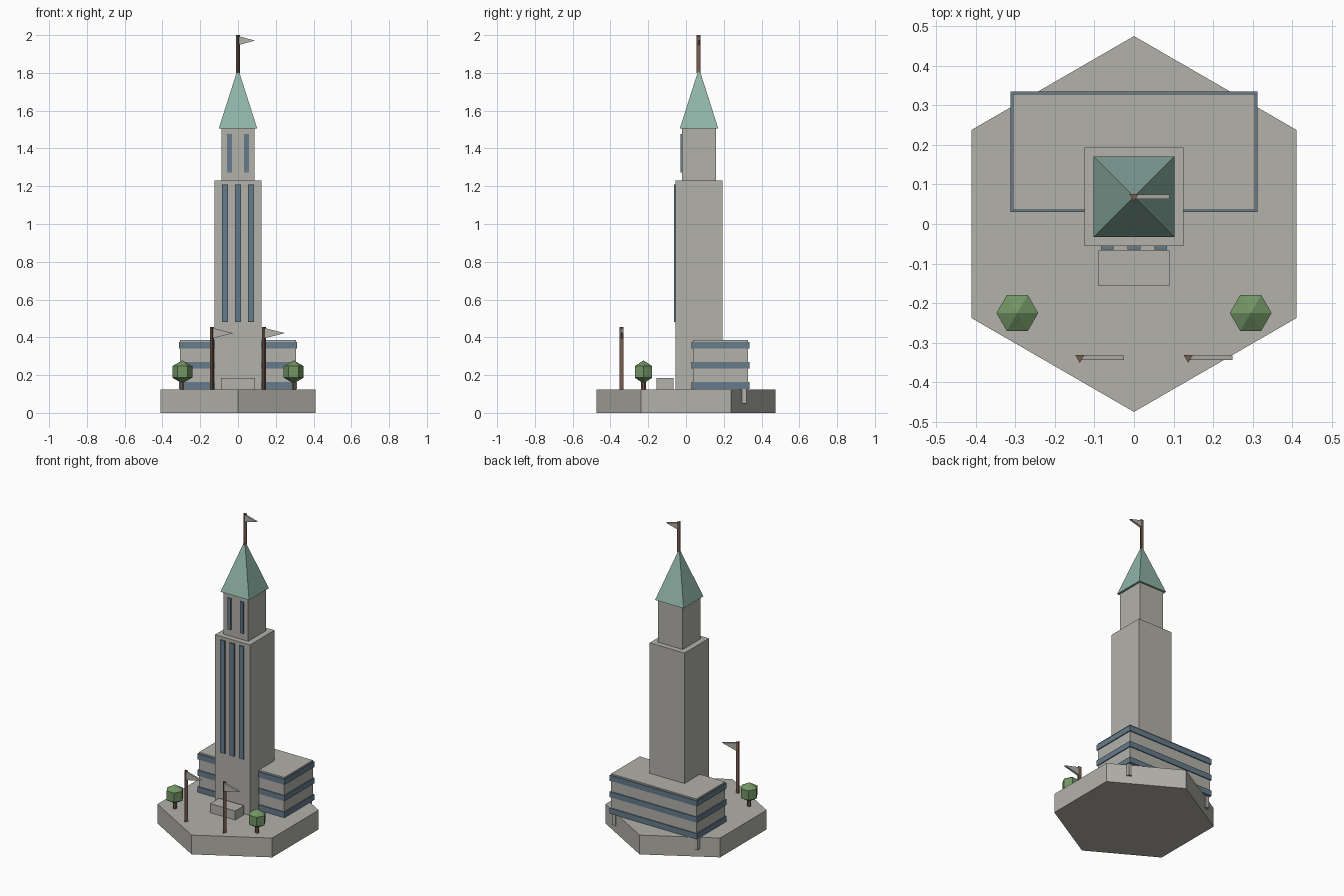
import bpy, bmesh, math
from mathutils import Matrix

if "Cube" in bpy.data.objects:
    bpy.data.objects.remove(bpy.data.objects["Cube"])


def material(name, rgb):
    m = bpy.data.materials.new(name)
    m.diffuse_color = (*rgb, 1)
    m.use_nodes = True
    m.node_tree.nodes["Principled BSDF"].inputs["Base Color"].default_value = m.diffuse_color
    return m


STONE = material("stone", (0.45, 0.44, 0.40))
GLASS = material("blue_glass", (0.13, 0.20, 0.26))
COPPER = material("green_copper", (0.28, 0.46, 0.40))
LEAF = material("leaf_green", (0.17, 0.30, 0.13))
WOOD = material("brown_wood", (0.19, 0.11, 0.075))


def finish(name, bm, mat):
    bmesh.ops.recalc_face_normals(bm, faces=bm.faces)
    mesh = bpy.data.meshes.new(name)
    bm.to_mesh(mesh)
    bm.free()
    mesh.materials.append(mat)
    ob = bpy.data.objects.new(name, mesh)
    bpy.context.collection.objects.link(ob)
    return ob


def box(name, x, y, z, mat):
    """Box from (min, max) ranges on each axis."""
    bm = bmesh.new()
    size = [r[1] - r[0] for r in (x, y, z)]
    mid = [(r[0] + r[1]) / 2 for r in (x, y, z)]
    bmesh.ops.create_cube(bm, size=1, matrix=Matrix.Translation(mid) @ Matrix.Diagonal((*size, 1)))
    return finish(name, bm, mat)


def frustum(name, x, y, z0, z1, r0, r1, sides, turn, mat):
    """Upright prism or cone with its first corner at angle turn (degrees)."""
    bm = bmesh.new()
    angles = [math.radians(turn) + i * math.tau / sides for i in range(sides)]
    low = [bm.verts.new((x + r0 * math.cos(a), y + r0 * math.sin(a), z0)) for a in angles]
    bm.faces.new(low)
    if r1 == 0:
        high = [bm.verts.new((x, y, z1))] * sides
    else:
        high = [bm.verts.new((x + r1 * math.cos(a), y + r1 * math.sin(a), z1)) for a in angles]
        bm.faces.new(high)
    for i in range(sides):
        j = (i + 1) % sides
        corners = [low[i], low[j], high[j]] + ([high[i]] if r1 else [])
        bm.faces.new(corners)
    return finish(name, bm, mat)


def flagpole(name, x, y, z0, z1, length, drop):
    """Three-sided pole with a triangular pennant pointing to +x."""
    frustum(name + "_pole", x, y, z0, z1, 0.013, 0.013, 3, -90, WOOD)
    bm = bmesh.new()
    top = z1 - 0.005
    outline = [(x, top), (x + length, top - drop / 2), (x, top - drop)]
    face = bm.faces.new([bm.verts.new((px, y - 0.006, pz)) for px, pz in outline])
    new = bmesh.ops.extrude_face_region(bm, geom=[face])["geom"]
    bmesh.ops.translate(bm, vec=(0, 0.012, 0), verts=[v for v in new if isinstance(v, bmesh.types.BMVert)])
    finish(name + "_pennant", bm, STONE)


GROUND = 0.125
CY = 0.069  # tower centre line

# Hexagonal plinth
frustum("plinth", 0, 0, 0, GROUND, 0.475, 0.475, 6, 90, STONE)

# Low wing with three wraparound window bands
box("wing", (-0.306, 0.306), (0.036, 0.329), (GROUND, 0.385), STONE)
for i, z in enumerate((0.127, 0.234, 0.340)):
    box(f"wing_window_band_{i}", (-0.312, 0.312), (0.03, 0.335), (z, z + 0.036), GLASS)
for s in (-1, 1):
    box("wing_support", (s * 0.295 - 0.0125, s * 0.295 + 0.0125), (0.295, 0.32), (0.05, 0.13), STONE)

# Tower shaft, belfry and pyramid roof
box("tower_shaft", (-0.125, 0.125), (CY - 0.125, CY + 0.125), (GROUND, 1.23), STONE)
box("tower_upper", (-0.088, 0.088), (CY - 0.09, CY + 0.09), (1.23, 1.505), STONE)
frustum("tower_roof", 0, CY, 1.505, 1.825, 0.102 * math.sqrt(2), 0, 4, 45, COPPER)

# Tall window strips on the front
for x in (-0.068, 0, 0.068):
    box("shaft_window", (x - 0.016, x + 0.016), (CY - 0.133, CY - 0.124), (0.48, 1.21), GLASS)
for x in (-0.045, 0.045):
    box("upper_window", (x - 0.012, x + 0.012), (CY - 0.097, CY - 0.089), (1.273, 1.477), GLASS)

# Entrance block
box("entrance_block", (-0.09, 0.09), (-0.157, -0.067), (GROUND, 0.184), STONE)

# Flagpoles
flagpole("roof_flag", 0, CY, 1.80, 2.0, 0.09, 0.048)
for side, x in (("left", -0.137), ("right", 0.137)):
    flagpole(side + "_flag", x, -0.338, GROUND, 0.455, 0.112, 0.056)

# Trees
for x in (-0.295, 0.295):
    frustum("tree_trunk", x, -0.225, GROUND, 0.18, 0.012, 0.012, 6, 90, WOOD)
    bm = bmesh.new()
    bmesh.ops.create_uvsphere(bm, u_segments=6, v_segments=3, radius=0.061,
                              matrix=Matrix.Translation((x, -0.225, 0.217)) @ Matrix.Rotation(math.pi / 2, 4, "Z"))
    finish("tree_crown", bm, LEAF)
